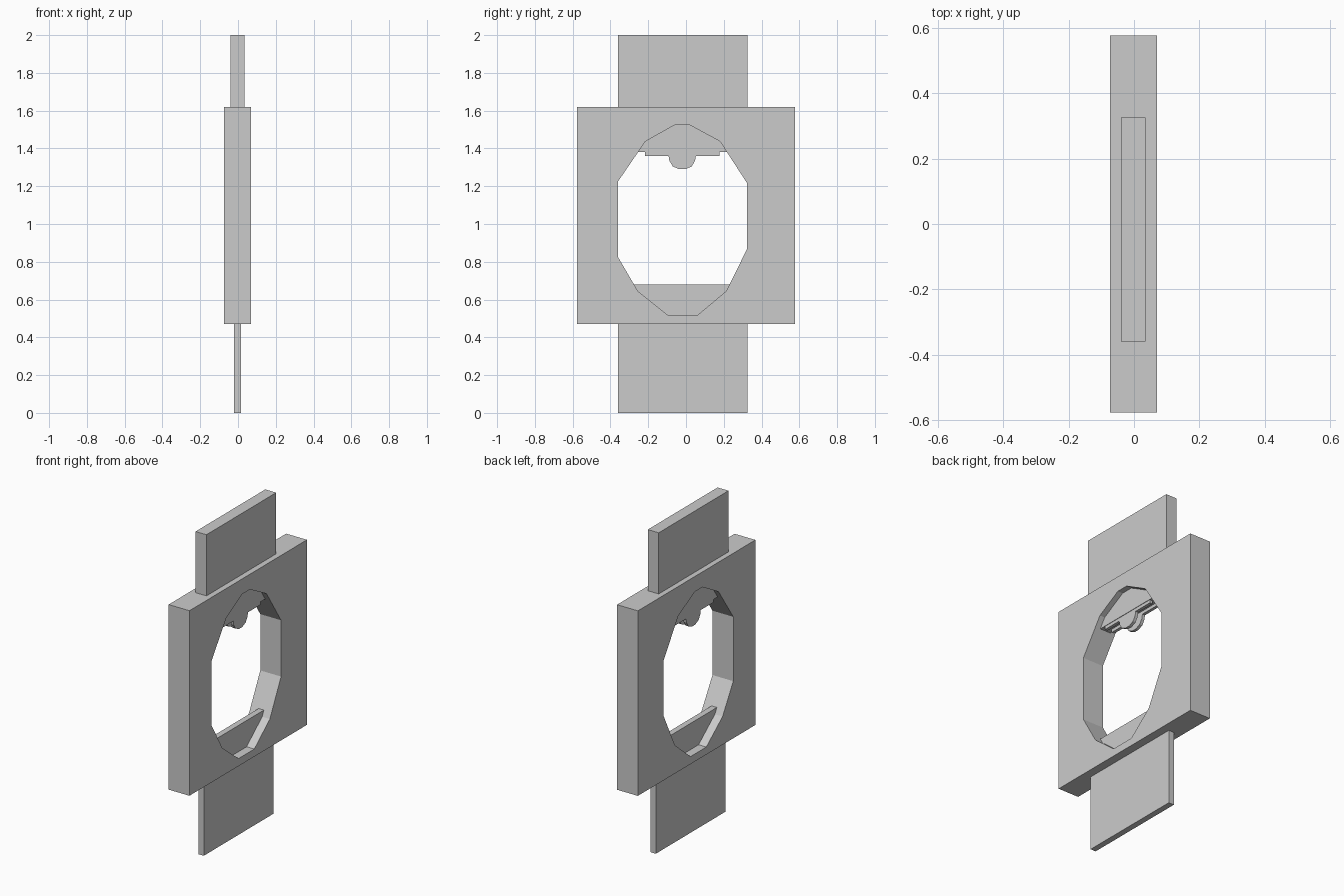
import bpy, bmesh

if "Cube" in bpy.data.objects:
    bpy.data.objects.remove(bpy.data.objects["Cube"])


def extrude_profile(name, outline, x0, x1):
    """Solid prism from a (y, z) outline, running from x0 to x1."""
    bm = bmesh.new()
    face = bm.faces.new([bm.verts.new((x0, y, z)) for y, z in outline])
    ext = bmesh.ops.extrude_face_region(bm, geom=[face])
    moved = [g for g in ext["geom"] if isinstance(g, bmesh.types.BMVert)]
    bmesh.ops.translate(bm, verts=moved, vec=(x1 - x0, 0, 0))
    bmesh.ops.recalc_face_normals(bm, faces=bm.faces)
    mesh = bpy.data.meshes.new(name)
    bm.to_mesh(mesh)
    bm.free()
    obj = bpy.data.objects.new(name, mesh)
    bpy.context.collection.objects.link(obj)
    return obj


def rect(y0, y1, z0, z1):
    return [(y0, z0), (y1, z0), (y1, z1), (y0, z1)]


# Thick square plate with a twelve-sided opening
plate = extrude_profile("frame_plate", rect(-0.577, 0.577, 0.47, 1.62), -0.073, 0.07)
opening = [(-0.36, 1.225), (-0.215, 1.437), (-0.058, 1.525), (0.018, 1.525),
           (0.18, 1.437), (0.323, 1.217), (0.323, 0.867), (0.213, 0.645),
           (0.06, 0.517), (-0.095, 0.517), (-0.255, 0.645), (-0.36, 0.825)]
cutter = extrude_profile("opening_cutter", opening, -0.2, 0.2)
mod = plate.modifiers.new("opening", "BOOLEAN")
mod.operation = "DIFFERENCE"
mod.solver = "EXACT"
mod.object = cutter
bpy.context.view_layer.objects.active = plate
bpy.ops.object.modifier_apply(modifier=mod.name)
bpy.data.objects.remove(cutter)

# Upper and lower tabs passing through the plate
extrude_profile("upper_tab", rect(-0.36, 0.325, 1.38, 2.0), -0.04, 0.035)
extrude_profile("lower_tab", rect(-0.36, 0.325, 0.0, 0.68), -0.02, 0.017)

# Paired lips with a rounded lug under the upper tab
lip = [(-0.217, 1.385), (-0.217, 1.36), (-0.092, 1.36), (-0.088, 1.335),
       (-0.07, 1.305), (-0.037, 1.29), (-0.003, 1.29), (0.03, 1.305),
       (0.048, 1.335), (0.052, 1.36), (0.177, 1.36), (0.177, 1.385)]
for name, x0, x1 in (("back_lip", -0.037, -0.018), ("front_lip", 0.013, 0.032)):
    extrude_profile(name, lip, x0, x1)
